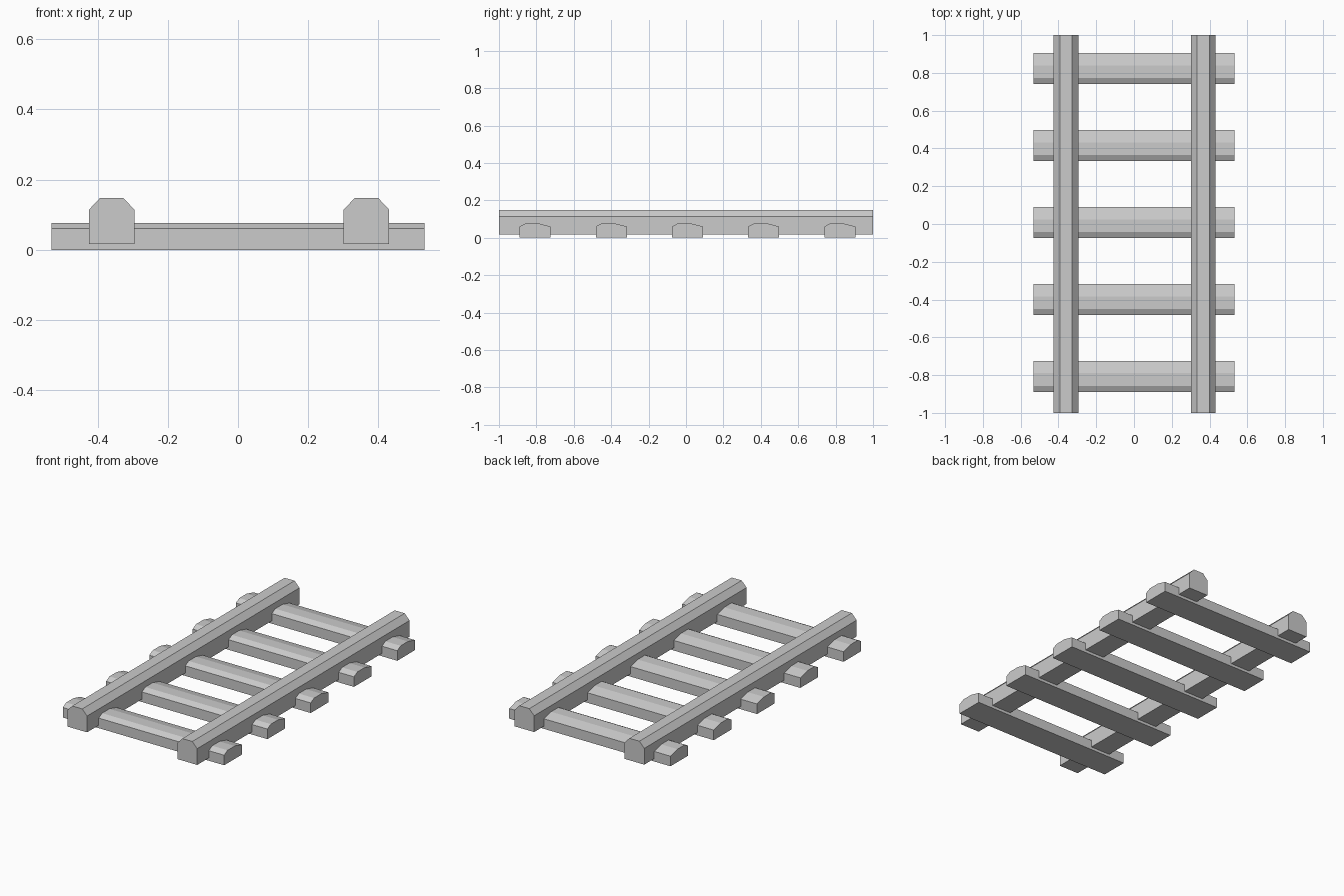
import bpy
import bmesh
from mathutils import Vector

if "Cube" in bpy.data.objects:
    bpy.data.objects.remove(bpy.data.objects["Cube"])


def extrude_profile(name, points, offset):
    """Closed prism: fill a planar profile and extrude it along offset."""
    bm = bmesh.new()
    face = bm.faces.new([bm.verts.new(p) for p in points])
    result = bmesh.ops.extrude_face_region(bm, geom=[face], use_keep_orig=True)
    new_verts = [g for g in result["geom"] if isinstance(g, bmesh.types.BMVert)]
    bmesh.ops.translate(bm, verts=new_verts, vec=Vector(offset))
    bmesh.ops.recalc_face_normals(bm, faces=bm.faces)
    mesh = bpy.data.meshes.new(name)
    bm.to_mesh(mesh)
    bm.free()
    obj = bpy.data.objects.new(name, mesh)
    bpy.context.collection.objects.link(obj)
    return obj


# Rails: six-sided section with chamfered top, running along y
rail = [(-0.065, 0.017), (0.065, 0.017), (0.065, 0.114),
        (0.033, 0.148), (-0.033, 0.148), (-0.065, 0.114)]
for name, cx in (("left_rail", -0.36), ("right_rail", 0.366)):
    extrude_profile(name, [(cx + x, -1, z) for x, z in rail], (0, 2, 0))

# Sleepers: five beams across the rails, with a broader slope on the back
sleeper = [(-0.083, 0), (0.083, 0), (0.083, 0.06),
           (0.017, 0.077), (-0.051, 0.077), (-0.083, 0.06)]
for i in range(5):
    cy = 0.008 + (i - 2) * 0.4075
    extrude_profile(f"sleeper_{i + 1}",
                    [(-0.532, cy + y, z) for y, z in sleeper], (1.064, 0, 0))
